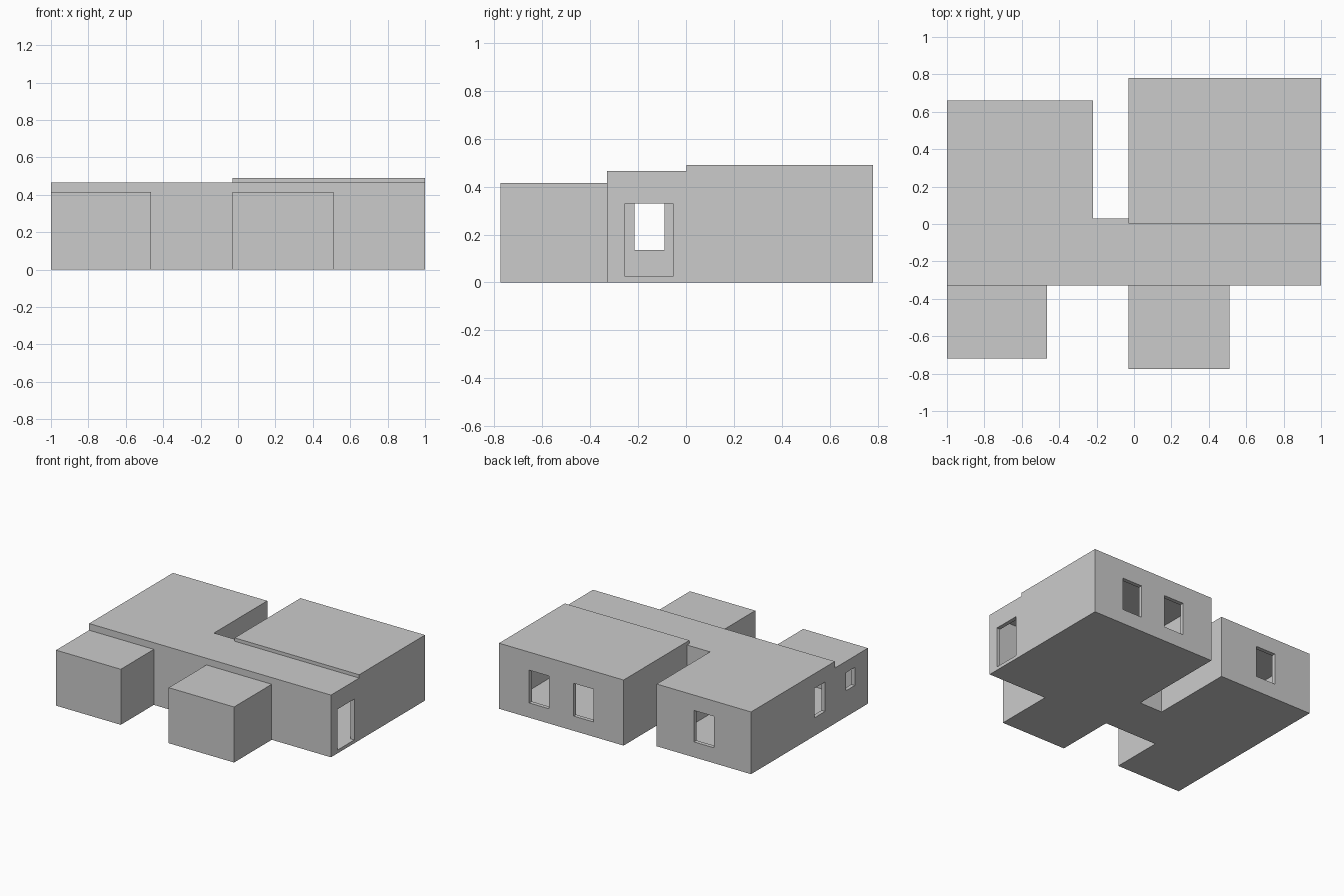
import bpy, bmesh

if "Cube" in bpy.data.objects:
    bpy.data.objects.remove(bpy.data.objects["Cube"])


def box(name, x, y, z):
    """Axis-aligned box from (low, high) ranges."""
    bm = bmesh.new()
    bmesh.ops.create_cube(bm, size=2)
    for v in bm.verts:
        v.co = [r[1] if c > 0 else r[0] for c, r in zip(v.co, (x, y, z))]
    mesh = bpy.data.meshes.new(name)
    bm.to_mesh(mesh)
    bm.free()
    obj = bpy.data.objects.new(name, mesh)
    bpy.context.collection.objects.link(obj)
    return obj


def combine(target, other, operation):
    """Apply an exact boolean and discard the helper."""
    mod = target.modifiers.new(operation.lower(), 'BOOLEAN')
    mod.operation = operation
    mod.solver = 'EXACT'
    mod.object = other
    bpy.context.view_layer.objects.active = target
    bpy.ops.object.modifier_apply(modifier=mod.name)
    bpy.data.objects.remove(other)


FLOOR = 0.025

# Outer masses: hall, then the four wings
house = box("house_shell", (-1, 1), (-.33, .03), (0, .465))
wings = [
    ("left_back_wing", (-1, -.22), (-.33, .66), (0, .465)),
    ("right_back_wing", (-.03, 1), (.003, .78), (0, .49)),
    ("left_front_room", (-1, -.465), (-.72, -.33), (0, .415)),
    ("right_front_room", (-.03, .51), (-.775, -.33), (0, .415)),
]
for w in wings:
    combine(house, box(*w), 'UNION')

# Connected hollow interior
rooms = [
    ("hall_space", (-.97, .97), (-.30, .0), (FLOOR, .44)),
    ("left_back_space", (-.97, -.25), (-.2, .63), (FLOOR, .44)),
    ("right_back_space", (0, .97), (-.1, .75), (FLOOR, .44)),
    ("right_back_ceiling_space", (0, .97), (.033, .75), (.3, .465)),
    ("left_front_space", (-.97, -.495), (-.69, -.2), (FLOOR, .39)),
    ("right_front_space", (0, .48), (-.745, -.2), (FLOOR, .39)),
]
for r in rooms:
    combine(house, box(*r), 'DIFFERENCE')

# Door and window openings through the outer walls
openings = [
    ("door", (.9, 1.1), (-.255, -.055), (FLOOR, .33)),
    ("hall_window", (-1.1, -.9), (-.215, -.09), (.135, .355)),
    ("small_window", (-1.1, -.9), (-.565, -.46), (.195, .33)),
    ("left_back_window", (-.693, -.528), (.55, .7), (.115, .35)),
    ("right_back_window_a", (.22, .383), (.7, .9), (.11, .355)),
    ("right_back_window_b", (.587, .75), (.7, .9), (.11, .355)),
]
for o in openings:
    combine(house, box(*o), 'DIFFERENCE')
